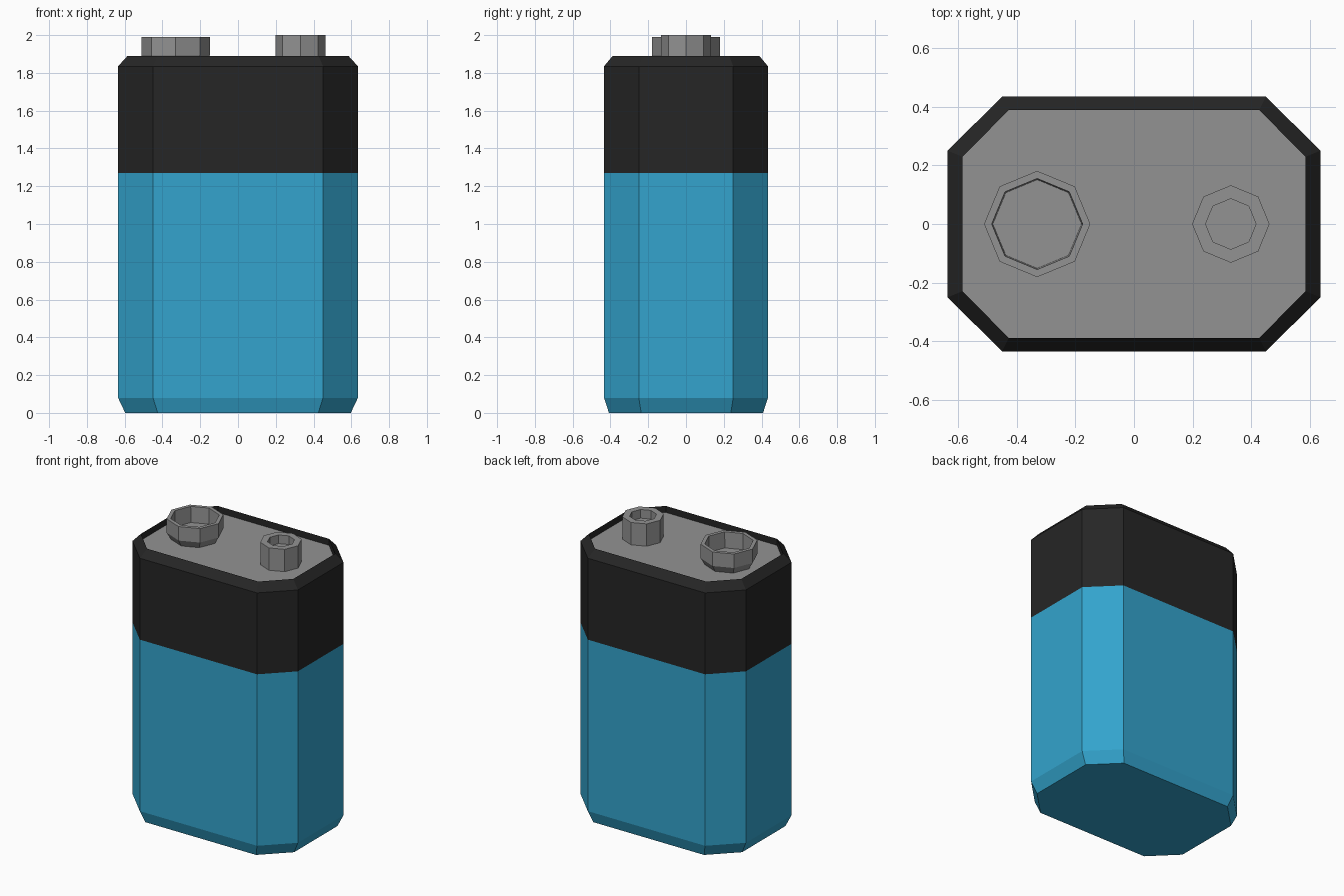
import bpy
import bmesh
import math

cube = bpy.data.objects.get("Cube")
if cube:
    bpy.data.objects.remove(cube, do_unlink=True)


def make_material(name, rgb):
    mat = bpy.data.materials.new(name)
    mat.use_nodes = True
    color = (*rgb, 1.0)
    mat.diffuse_color = color
    mat.node_tree.nodes["Principled BSDF"].inputs["Base Color"].default_value = color
    return mat


blue = make_material("blue casing", (0.033, 0.37, 0.61))
black = make_material("black casing", (0.019, 0.019, 0.019))
grey = make_material("grey metal", (0.29, 0.29, 0.29))


def chamfered_rect(hx, hy, cx, cy, z):
    """Rectangle with cut corners: half sizes hx, hy; cuts start at cx, cy."""
    quarter = [(hx, cy), (cx, hy)]
    half = quarter + [(-x, y) for x, y in reversed(quarter)]
    return [(x, y, z) for x, y in half + [(-x, -y) for x, y in half]]


def octagon(x, radius, z):
    angles = [i * math.tau / 8 for i in range(8)]
    return [(x + radius * math.cos(a), radius * math.sin(a), z) for a in angles]


def loft(name, rings, materials, band_material=None):
    """Join rings from the bottom upwards (and back inside) and cap both ends."""
    bm = bmesh.new()
    loops = [[bm.verts.new(co) for co in ring] for ring in rings]
    bm.faces.new(loops[0][::-1])
    for band, (low, high) in enumerate(zip(loops, loops[1:])):
        for i in range(len(low)):
            j = (i + 1) % len(low)
            face = bm.faces.new((low[i], low[j], high[j], high[i]))
            if band_material:
                face.material_index = band_material[band]
    cap = bm.faces.new(loops[-1])
    if band_material:
        cap.material_index = band_material[-1]
    mesh = bpy.data.meshes.new(name)
    bm.to_mesh(mesh)
    bm.free()
    for mat in materials:
        mesh.materials.append(mat)
    obj = bpy.data.objects.new(name, mesh)
    bpy.context.collection.objects.link(obj)
    return obj


# Casing: blue lower part, black upper part, thin rim and sunken grey top
side = (0.635, 0.434, 0.45, 0.25)
rim = (0.585, 0.388, 0.427, 0.229)
floor_z = 1.845
loft("casing", [
    chamfered_rect(0.597, 0.408, 0.425, 0.237, 0),
    chamfered_rect(*side, 0.08),
    chamfered_rect(*side, 1.27),
    chamfered_rect(*side, 1.835),
    chamfered_rect(*rim, 1.89),
    chamfered_rect(*rim, floor_z),
], [blue, black, grey], [0, 0, 1, 1, 1, 2])

# Large socket terminal: flared cup
cup_x = -0.33
loft("large_terminal", [
    octagon(cup_x, 0.153, floor_z),
    octagon(cup_x, 0.181, 1.893),
    octagon(cup_x, 0.181, 1.99),
    octagon(cup_x, 0.155, 1.99),
    octagon(cup_x, 0.151, 1.88),
], [grey])

# Small stud terminal: straight post with a shallow hole
post_x = 0.33
loft("small_terminal", [
    octagon(post_x, 0.132, floor_z),
    octagon(post_x, 0.132, 2.0),
    octagon(post_x, 0.086, 2.0),
    octagon(post_x, 0.086, 1.94),
], [grey])
